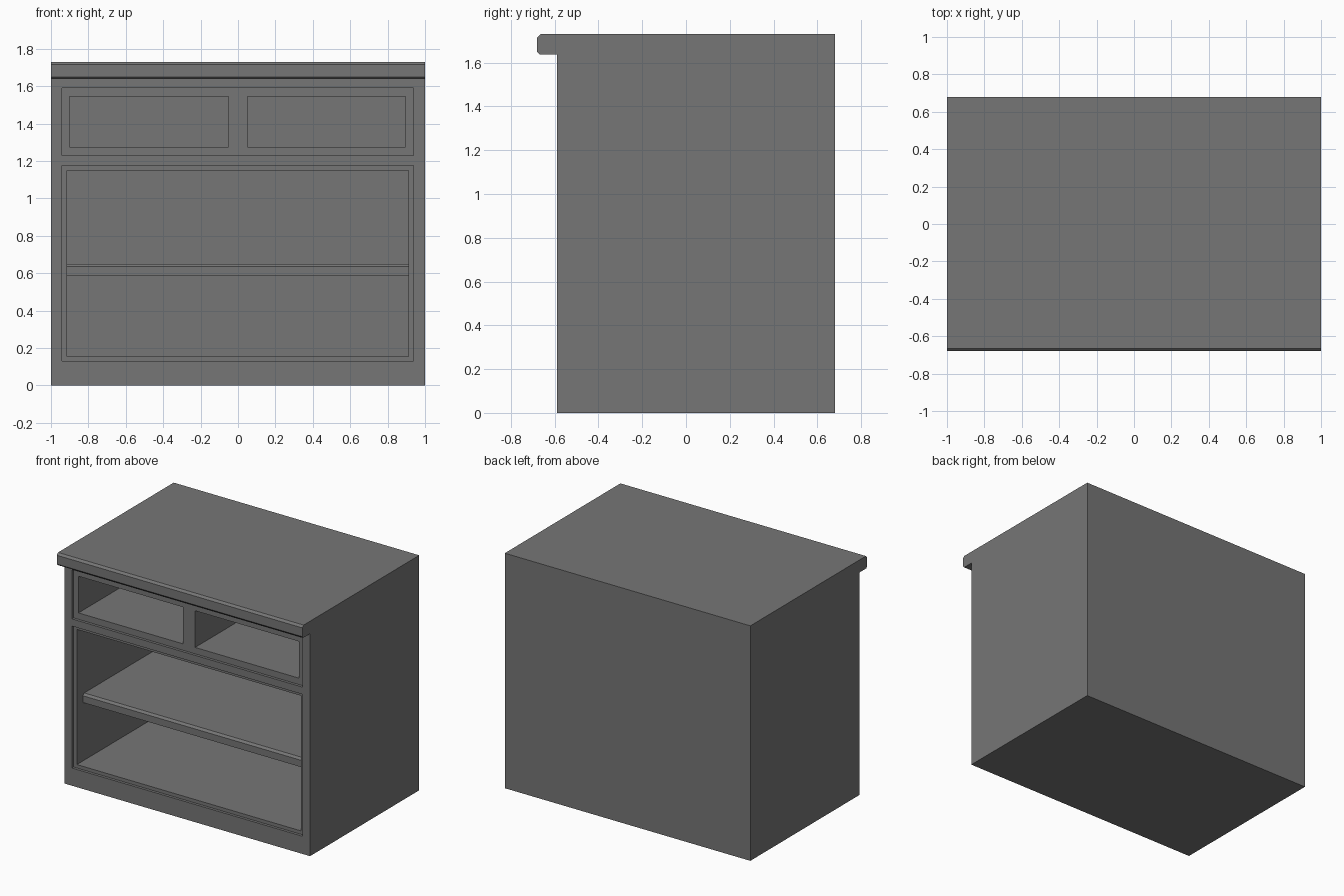
import bpy
import bmesh

cube = bpy.data.objects.get("Cube")
if cube:
    bpy.data.objects.remove(cube, do_unlink=True)

GREY = (0.18, 0.18, 0.18, 1.0)
mat = bpy.data.materials.new("plain grey")
mat.use_nodes = True
mat.diffuse_color = GREY
shader = next(n for n in mat.node_tree.nodes if n.type == 'BSDF_PRINCIPLED')
shader.inputs["Base Color"].default_value = GREY

FRONT, BACK, TOP = -0.59, 0.68, 1.73
INNER_BACK = 0.65


def extrude_profile(name, profile, x0, x1):
    """Extrude a closed (y, z) outline from x0 to x1."""
    bm = bmesh.new()
    face = bm.faces.new([bm.verts.new((x0, y, z)) for y, z in profile])
    moved = bmesh.ops.extrude_face_region(bm, geom=[face])
    verts = [g for g in moved["geom"] if isinstance(g, bmesh.types.BMVert)]
    bmesh.ops.translate(bm, verts=verts, vec=(x1 - x0, 0, 0))
    bmesh.ops.recalc_face_normals(bm, faces=bm.faces)
    mesh = bpy.data.meshes.new(name)
    bm.to_mesh(mesh)
    bm.free()
    mesh.materials.append(mat)
    obj = bpy.data.objects.new(name, mesh)
    bpy.context.scene.collection.objects.link(obj)
    return obj


def cut(target, x0, x1, z0, z1, depth_y):
    """Cut a box from the front of the target back to depth_y."""
    y0 = FRONT - 0.2
    cutter = extrude_profile(
        "cutter", [(y0, z0), (depth_y, z0), (depth_y, z1), (y0, z1)], x0, x1)
    cutter.hide_render = True
    mod = target.modifiers.new("opening", 'BOOLEAN')
    mod.operation, mod.solver, mod.object = 'DIFFERENCE', 'EXACT', cutter
    bpy.context.view_layer.objects.active = target
    bpy.ops.object.modifier_apply(modifier=mod.name)
    bpy.data.objects.remove(cutter, do_unlink=True)


# Cabinet body with the overhanging, chamfered worktop edge
lip, c = -0.68, 0.015
cabinet = extrude_profile("cabinet_body", [
    (FRONT, 0), (BACK, 0), (BACK, TOP), (lip + c, TOP), (lip, TOP - c),
    (lip, 1.65), (lip + 0.012, 1.638), (FRONT, 1.638)], -1, 1)

# Shallow recesses framing the drawer row and the cupboard
recess = FRONT + 0.02
cut(cabinet, -0.94, 0.937, 1.228, 1.59, recess)
cut(cabinet, -0.94, 0.937, 0.13, 1.175, recess)

# Two drawer bays and the large cupboard bay
for x0, x1 in ((-0.9, -0.05), (0.05, 0.895)):
    cut(cabinet, x0, x1, 1.275, 1.545, INNER_BACK)
cut(cabinet, -0.913, 0.911, 0.155, 1.15, INNER_BACK)

# Set-back shelf with a chamfered front edge
s = -0.5
extrude_profile("shelf", [
    (s, 0.585), (INNER_BACK, 0.585), (INNER_BACK, 0.65),
    (s + c, 0.65), (s, 0.65 - c)], -0.913, 0.911)
